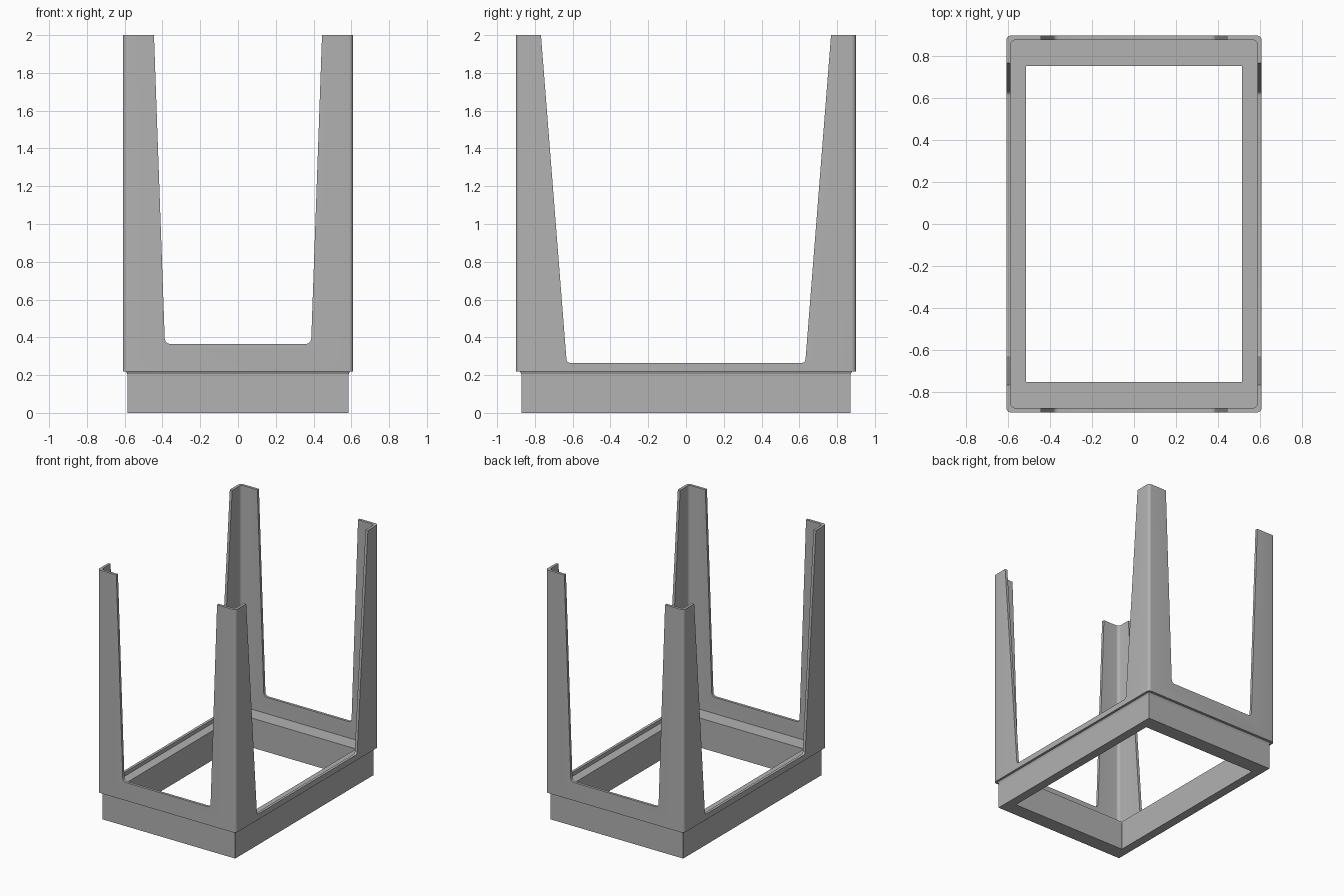
import bpy, bmesh, math
from mathutils import Vector

if "Cube" in bpy.data.objects:
    bpy.data.objects.remove(bpy.data.objects["Cube"])

grey = bpy.data.materials.new("mid grey")
grey.diffuse_color = (0.445, 0.445, 0.445, 1)
grey.use_nodes = True
grey.node_tree.nodes["Principled BSDF"].inputs["Base Color"].default_value = grey.diffuse_color


def finish(name, bm):
    bmesh.ops.recalc_face_normals(bm, faces=bm.faces)
    mesh = bpy.data.meshes.new(name)
    bm.to_mesh(mesh)
    bm.free()
    ob = bpy.data.objects.new(name, mesh)
    bpy.context.collection.objects.link(ob)
    mesh.materials.append(grey)
    return ob


def rounded_rect(hx, hy, r, steps=6):
    pts = []
    for k, (sx, sy) in enumerate([(1, 1), (-1, 1), (-1, -1), (1, -1)]):
        for i in range(steps + 1):
            a = math.radians(90 * (k + i / steps))
            pts.append((sx * (hx - r) + r * math.cos(a),
                        sy * (hy - r) + r * math.sin(a)))
    return pts


def ring(name, sections):
    """Closed ring skinned through (half x, half y, corner radius, z) sections."""
    bm = bmesh.new()
    loops = [[bm.verts.new((x, y, z)) for x, y in rounded_rect(hx, hy, r)]
             for hx, hy, r, z in sections]
    n = len(loops[0])
    for a, b in zip(loops, loops[1:] + loops[:1]):
        for i in range(n):
            j = (i + 1) % n
            bm.faces.new((a[i], a[j], b[j], b[i]))
    return finish(name, bm)


def opening_cutter(name, bottom, low, high, radius, along_y):
    """Flared opening with rounded lower corners, extruded right through."""
    slope = (high - low) / (2.0 - bottom)
    z_top = 2.2
    half = [(low + slope * (z_top - bottom), z_top)]
    for i in range(7):
        a = math.radians(90 * i / 6)
        half.append((low - radius + radius * math.cos(a),
                     bottom + radius - radius * math.sin(a)))
    outline = half + [(-u, z) for u, z in reversed(half)]
    bm = bmesh.new()
    if along_y:
        verts = [bm.verts.new((u, -1.5, z)) for u, z in outline]
        move = Vector((0, 3, 0))
    else:
        verts = [bm.verts.new((-1.5, u, z)) for u, z in outline]
        move = Vector((3, 0, 0))
    face = bm.faces.new(verts)
    out = bmesh.ops.extrude_face_region(bm, geom=[face])
    bmesh.ops.translate(bm, vec=move, verts=[
        v for v in out["geom"] if isinstance(v, bmesh.types.BMVert)])
    ob = finish(name, bm)
    ob.hide_render = True
    return ob


# lower frame, with a small flare under the lip
base = ring("base_frame", [
    (0.515, 0.755, 0.002, 0.0), (0.586, 0.872, 0.002, 0.0),
    (0.586, 0.872, 0.002, 0.205), (0.592, 0.88, 0.004, 0.22),
    (0.515, 0.755, 0.002, 0.22)])

# thin shell with an inner ledge; the openings leave four corner legs
shell = ring("leg_shell", [
    (0.515, 0.755, 0.002, 0.22), (0.61, 0.9, 0.024, 0.22),
    (0.61, 0.9, 0.024, 2.0), (0.589, 0.879, 0.024, 2.0),
    (0.589, 0.879, 0.024, 0.235), (0.515, 0.755, 0.002, 0.235)])

cutters = [
    opening_cutter("front_opening_cutter", 0.365, 0.388, 0.445, 0.03, True),
    opening_cutter("side_opening_cutter", 0.265, 0.633, 0.768, 0.02, False)]

bpy.context.view_layer.objects.active = shell
for c in cutters:
    mod = shell.modifiers.new("opening", 'BOOLEAN')
    mod.operation = 'DIFFERENCE'
    mod.solver = 'EXACT'
    mod.object = c
    bpy.ops.object.modifier_apply(modifier=mod.name)
for c in cutters:
    bpy.data.objects.remove(c)

# smooth rounded corners, keep edges crisp
bpy.ops.object.select_all(action='DESELECT')
shell.select_set(True)
bpy.ops.object.shade_smooth_by_angle(angle=math.radians(30))
